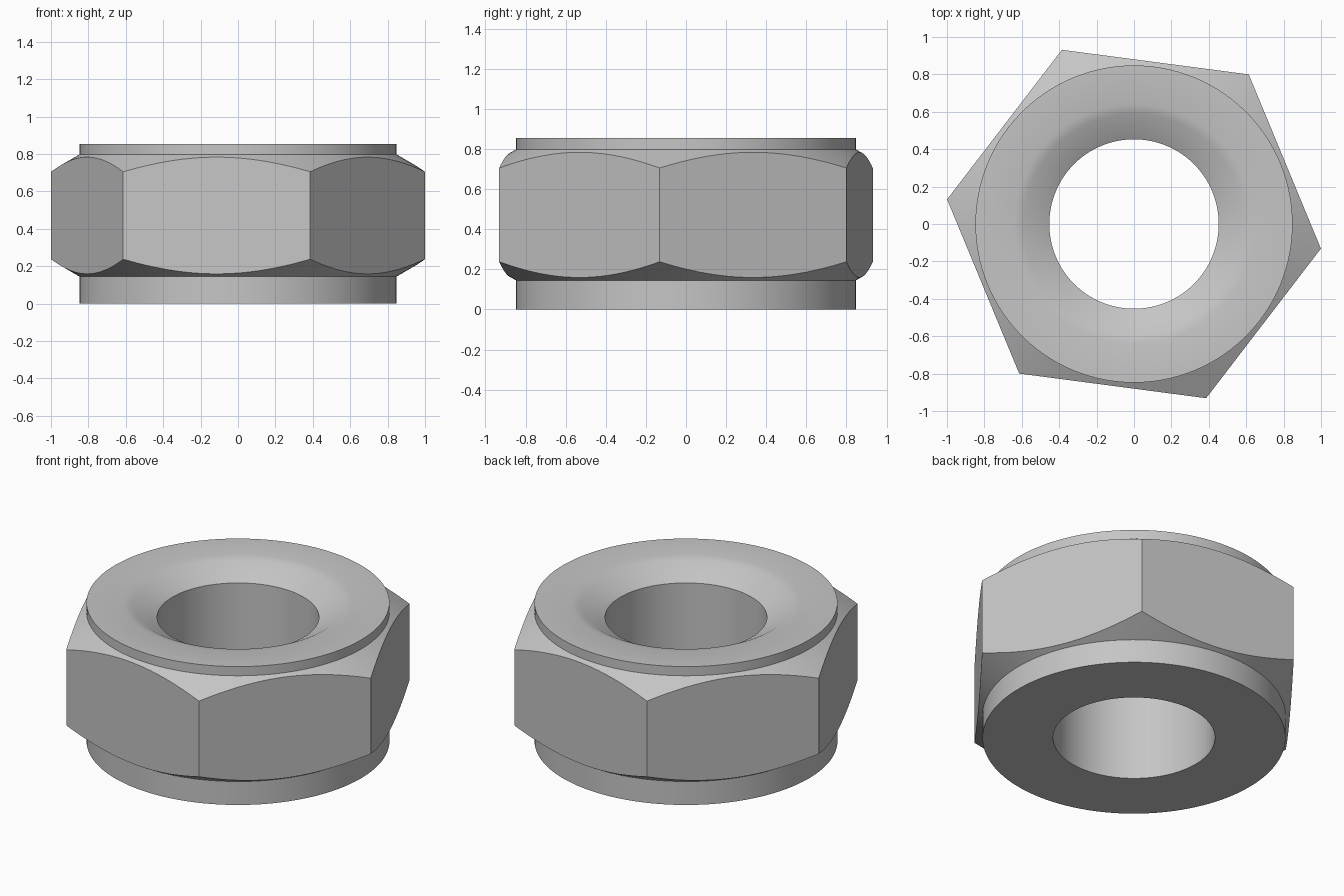
import bpy
import bmesh
import math

SEGMENTS = 120                      # multiple of six, so corners fall on vertices
TURN = math.radians(-7.5)           # rotation of the hexagon
CORNER, COLLAR, BORE = 1.008, 0.848, 0.453
APOTHEM = CORNER * math.cos(math.pi / 6)
SLOPE = 0.58                        # fall of the conical corner chamfers

cube = bpy.data.objects.get("Cube")
if cube:
    bpy.data.objects.remove(cube, do_unlink=True)

steel = bpy.data.materials.new("steel_grey")
steel.use_nodes = True
grey = (0.56, 0.56, 0.56, 1)
steel.diffuse_color = grey
steel.node_tree.nodes["Principled BSDF"].inputs["Base Color"].default_value = grey


def section(step):
    """Closed radius/height section of the nut at one angular step."""
    sector = (step / SEGMENTS * 6) % 1 * math.pi / 3
    hex_r = APOTHEM / math.cos(sector - math.pi / 6)
    drop = (hex_r - COLLAR) * SLOPE
    return [
        (BORE, 0), (COLLAR, 0), (COLLAR, 0.145),           # lower collar
        (hex_r, 0.145 + drop), (hex_r, 0.798 - drop),      # chamfered flats
        (COLLAR, 0.798), (COLLAR, 0.855),                  # upper collar
        (0.64, 0.855), (0.59, 0.843), (BORE, 0.765),       # countersink
    ]


# Nut body: the section swept around the axis and closed into a ring
bm = bmesh.new()
columns = []
for i in range(SEGMENTS):
    a = TURN + math.tau * i / SEGMENTS
    columns.append([bm.verts.new((r * math.cos(a), r * math.sin(a), z))
                    for r, z in section(i)])
for i, here in enumerate(columns):
    there = columns[(i + 1) % SEGMENTS]
    for j in range(len(here)):
        k = (j + 1) % len(here)
        bm.faces.new((here[j], there[j], there[k], here[k]))
bmesh.ops.recalc_face_normals(bm, faces=bm.faces)

mesh = bpy.data.meshes.new("hex_nut")
bm.to_mesh(mesh)
bm.free()
mesh.materials.append(steel)
nut = bpy.data.objects.new("hex_nut", mesh)
bpy.context.collection.objects.link(nut)

# Smooth round surfaces, crisp edges
bpy.ops.object.select_all(action="DESELECT")
nut.select_set(True)
bpy.context.view_layer.objects.active = nut
bpy.ops.object.shade_smooth_by_angle(angle=math.radians(30))
